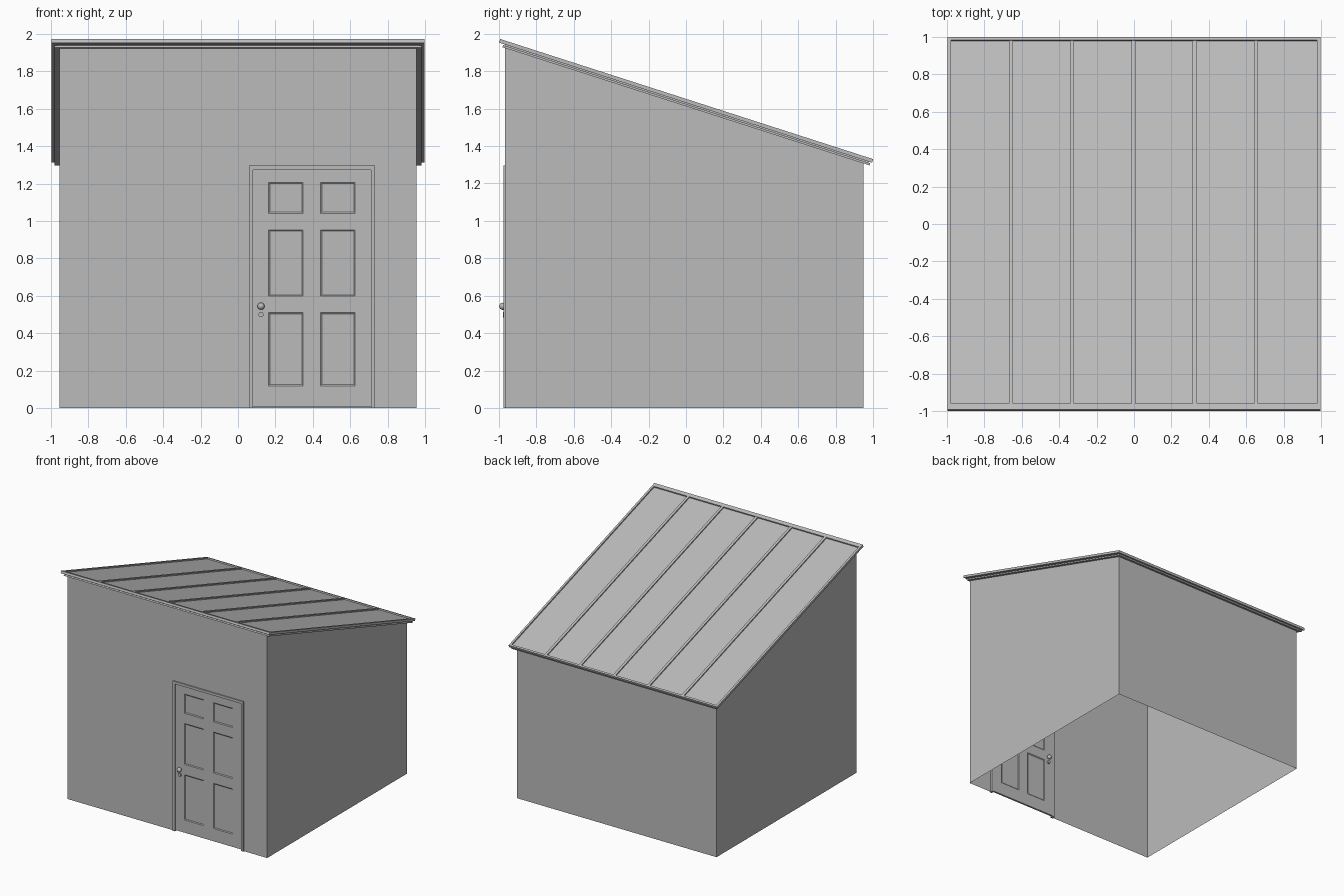
import bpy, bmesh, math
from mathutils import Matrix

cube = bpy.data.objects.get("Cube")
if cube:
    bpy.data.objects.remove(cube, do_unlink=True)

grey = bpy.data.materials.new("plain_grey")
grey.use_nodes = True
grey.diffuse_color = (0.5, 0.5, 0.5, 1)
grey.node_tree.nodes["Principled BSDF"].inputs["Base Color"].default_value = (0.5, 0.5, 0.5, 1)


def finish(name, bm, matrix=Matrix()):
    mesh = bpy.data.meshes.new(name)
    bm.to_mesh(mesh)
    bm.free()
    mesh.materials.append(grey)
    obj = bpy.data.objects.new(name, mesh)
    obj.matrix_world = matrix
    bpy.context.collection.objects.link(obj)
    return obj


def add_box(bm, x0, x1, y0, y1, z0, z1):
    m = Matrix.Translation(((x0 + x1) / 2, (y0 + y1) / 2, (z0 + z1) / 2))
    m = m @ Matrix.Diagonal((x1 - x0, y1 - y0, z1 - z0, 1))
    bmesh.ops.create_cube(bm, size=1, matrix=m)


def box(name, *size, matrix=Matrix()):
    bm = bmesh.new()
    add_box(bm, *size)
    return finish(name, bm, matrix)


SLOPE = 0.322
EAVE = 1.612          # roof underside height at the centre
HALF, FRONT, BACK = 0.955, -0.966, 0.947
D0, D1, DTOP = 0.08, 0.712, 1.273   # door opening


def wall_top(y):
    return EAVE - SLOPE * y + 0.008


# Thin walls, open underneath, with a doorway in the front
bm = bmesh.new()
f, b = wall_top(FRONT), wall_top(BACK)


def face(points):
    bm.faces.new([bm.verts.new(p) for p in points])


outline = [(-HALF, 0), (D0, 0), (D0, DTOP), (D1, DTOP), (D1, 0), (HALF, 0), (HALF, f), (-HALF, f)]
face([(x, FRONT, z) for x, z in outline])
face([(HALF, BACK, 0), (-HALF, BACK, 0), (-HALF, BACK, b), (HALF, BACK, b)])
face([(HALF, FRONT, 0), (HALF, BACK, 0), (HALF, BACK, b), (HALF, FRONT, f)])
face([(-HALF, BACK, 0), (-HALF, FRONT, 0), (-HALF, FRONT, f), (-HALF, BACK, b)])
bmesh.ops.remove_doubles(bm, verts=bm.verts, dist=0.0001)
finish("walls", bm)

# Sloping roof: layers, raised rim and ribs, all in one tilted frame
tilt = Matrix.Translation((0, 0, EAVE)) @ Matrix.Rotation(-math.atan(SLOPE), 4, "X")
W, S0, S1 = 0.997, -1.055, 1.038
box("roof_lower_trim", -0.98, 0.98, -1.03, 1.03, 0, 0.012, matrix=tilt)
box("roof_recess", -0.97, 0.97, -1.02, 1.02, 0.012, 0.018, matrix=tilt)
box("roof_panel", -W, W, S0, S1, 0.018, 0.027, matrix=tilt)
bm = bmesh.new()
for x0, x1 in ((-W, -0.979), (0.979, W)):
    add_box(bm, x0, x1, S0, S1, 0.027, 0.038)
add_box(bm, -0.979, 0.979, S0, -1.02, 0.027, 0.038)
add_box(bm, -0.979, 0.979, 1.02, S1, 0.027, 0.038)
finish("roof_rim", bm, tilt)
for i in range(5):
    x = -0.658 + 0.3275 * i
    box(f"roof_rib_{i + 1}", x - 0.011, x + 0.011, -1.02, 1.02, 0.027, 0.037, matrix=tilt)

# Door frame
bm = bmesh.new()
add_box(bm, 0.059, D0, -0.976, -0.946, 0, 1.295)
add_box(bm, D1, 0.733, -0.976, -0.946, 0, 1.295)
add_box(bm, D0, D1, -0.976, -0.946, DTOP, 1.295)
finish("door_frame", bm)

# Six-panel door, sunk panels on both sides
xs = [D0, 0.163, 0.348, 0.441, 0.626, D1]
zs = [0.008, 0.118, 0.509, 0.598, 0.952, 1.04, 1.206, DTOP]
bm = bmesh.new()
for y, flip in ((-0.966, False), (-0.95, True)):
    grid = [[bm.verts.new((x, y, z)) for z in zs] for x in xs]
    panels = []
    for i in range(len(xs) - 1):
        for j in range(len(zs) - 1):
            ring = [grid[i][j], grid[i + 1][j], grid[i + 1][j + 1], grid[i][j + 1]]
            cell = bm.faces.new(ring[::-1] if flip else ring)
            if i % 2 and j % 2:
                panels.append(cell)
    bm.normal_update()
    bmesh.ops.inset_individual(bm, faces=panels, thickness=0.01, depth=-0.005)
bmesh.ops.bridge_loops(bm, edges=[e for e in bm.edges if e.is_boundary])
finish("door", bm)

# Knob and lock on both sides of the door
for side, y, out in (("outer", -0.966, -1), ("inner", -0.95, 1)):
    bm = bmesh.new()
    turn = Matrix.Rotation(math.pi / 2, 4, "X")
    bmesh.ops.create_uvsphere(bm, u_segments=20, v_segments=12, radius=0.019,
                              matrix=Matrix.Translation((0.123, y + out * 0.013, 0.544)) @ turn)
    bmesh.ops.create_cone(bm, cap_ends=True, segments=20, radius1=0.014, radius2=0.014, depth=0.012,
                          matrix=Matrix.Translation((0.123, y + out * 0.006, 0.499)) @ turn)
    knob = finish(f"{side}_knob_and_lock", bm)
    bpy.ops.object.select_all(action="DESELECT")
    knob.select_set(True)
    bpy.context.view_layer.objects.active = knob
    bpy.ops.object.shade_smooth_by_angle()
